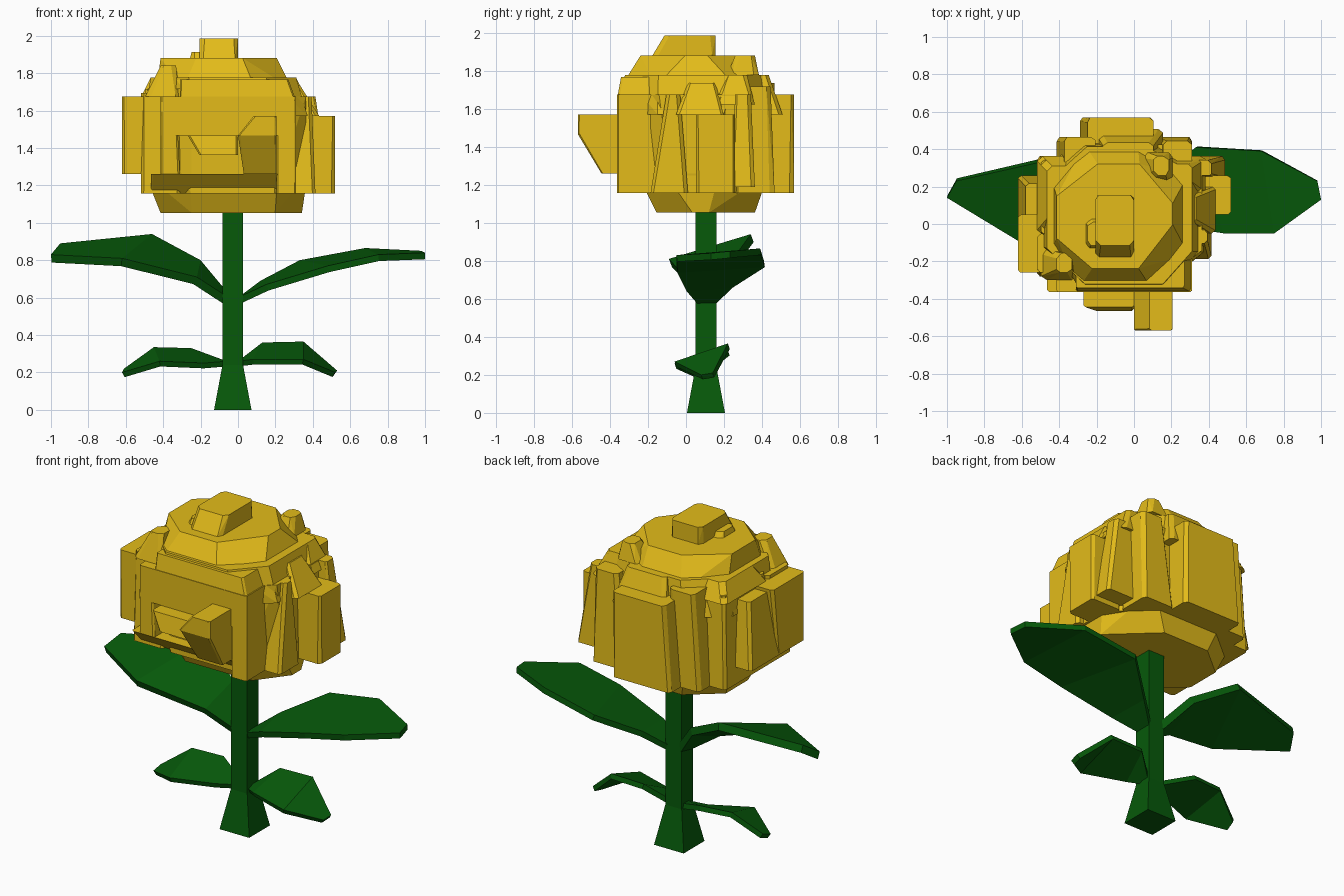
import bpy
import bmesh
import random
from mathutils import Vector

random.seed(4)
if "Cube" in bpy.data.objects:
    bpy.data.objects.remove(bpy.data.objects["Cube"], do_unlink=True)


def make_material(name, color):
    mat = bpy.data.materials.new(name)
    mat.use_nodes = True
    mat.diffuse_color = color
    mat.node_tree.nodes["Principled BSDF"].inputs["Base Color"].default_value = color
    return mat


GREEN = make_material("leaf green", (.002, .1, .003, 1))
YELLOW = make_material("petal yellow", (.77, .5, .01, 1))


def finish(bm, name, mat):
    mesh = bpy.data.meshes.new(name)
    bm.to_mesh(mesh)
    bm.free()
    mesh.materials.append(mat)
    obj = bpy.data.objects.new(name, mesh)
    bpy.context.collection.objects.link(obj)
    return obj


# Flower chunks are described on a coarse lattice
STEP = .1035


def lattice(x, y, z):
    return Vector(((x - 6) * STEP, (y - 5.5) * STEP, 1.053 + z * STEP))


def section(x0, x1, y0, y1, z, cut):
    """Rectangle with irregularly clipped corners."""
    points = []
    for x, sx in ((x0, 1), (x1, -1)):
        for y, sy in ((y0, 1), (y1, -1)):
            a = random.uniform(.5, 1) * cut
            b = random.uniform(.5, 1) * cut
            points += [lattice(x + sx * a, y, z), lattice(x, y + sy * b, z)]
    return points


def flower_part(name, chunks, cut):
    """Each chunk is the hull of a lower and an upper section."""
    bm = bmesh.new()
    for low, high in chunks:
        points = section(*low, cut) + section(*high, cut)
        verts = [bm.verts.new(p) for p in points]
        bmesh.ops.remove_doubles(bm, verts=verts, dist=.0005)
        verts = [v for v in verts if v.is_valid]
        bmesh.ops.convex_hull(bm, input=verts)
    loose = [v for v in bm.verts if not v.link_faces]
    bmesh.ops.delete(bm, geom=loose, context='VERTS')
    bmesh.ops.recalc_face_normals(bm, faces=bm.faces[:])
    return finish(bm, name, YELLOW)


# Rounded heart of the bloom, stacked in layers
flower_part("bloom_core", [
    ((2, 9.3, 4, 9, 0), (1.2, 9.6, 3, 9.7, 2)),
    ((1.2, 9.6, 2.7, 9.7, 1), (1.2, 9.5, 2.6, 9.6, 6)),
    ((1.1, 9.6, 2, 9.8, 5), (1.5, 9, 2.4, 9.5, 7)),
    ((1.8, 8.8, 2.2, 9.6, 6.4), (2, 8, 3.2, 8.6, 8)),
], 2.6)

# Front petals framing the recessed mouth
flower_part("front_petals", [
    ((2, 8.6, 2, 5, 4), (2, 9, 2, 5, 6)),
    ((3, 9, 2, 5, 5.8), (3, 8.6, 2.2, 5, 6.9)),
    ((8, 9, 2, 5, 1), (8, 9, 2, 5, 6)),
    ((2, 3, 2, 5, 2), (2, 2.8, 2, 5, 6)),
    ((1.5, 8, 3, 6, 1), (1.5, 8.5, 2, 5, 2)),
    ((4, 6, 1, 3, 3), (3.4, 6, 1.2, 3, 4)),
    ((6.3, 8, 1.2, 3, 2), (6, 8, 0, 3, 4)),
    ((6, 8, 0, 3, 4), (6.8, 8, 0, 2.6, 5)),
], .12)

# Side petals
flower_part("side_petals", [
    ((0, 2, 3, 5.5, 2), (0, 2, 3, 6, 6)),
    ((0, 2, 5, 8, 2), (.4, 2, 5, 7.6, 5.8)),
    ((1, 3, 4, 9, 1), (1.2, 3, 5, 8.8, 6.4)),
    ((1, 3, 2.8, 5, 1), (1, 3, 3, 5, 6.2)),
    ((9, 11, 6, 8, 1), (9, 11, 6, 8, 5)),
    ((8, 10.7, 7.8, 9, 1.3), (8, 10, 8, 8.8, 6)),
    ((8, 10, 3.7, 5.6, 1), (8, 9.8, 4.5, 5.2, 6)),
    ((8, 10.2, 5, 7.4, 5), (8, 9.2, 5.6, 7, 6.6)),
], .2)

# Back petals
flower_part("back_petals", [
    ((3.2, 7, 9, 11, 1), (3.6, 7, 9, 11, 6)),
    ((2, 3.6, 8, 10, 1), (2.4, 4, 8, 10, 6.6)),
    ((7, 9, 8, 10, 1), (7.5, 9, 8, 9.8, 6.4)),
    ((4, 7.5, 8, 10.4, 5), (4.4, 7, 8, 9.7, 7)),
], .25)

# Crumpled tips on top of the bloom
flower_part("top_petals", [
    ((4, 6, 3.8, 7, 8), (4, 6, 4.4, 7, 9)),
    ((3.4, 4.6, 4, 6, 7.5), (3.6, 4.4, 4.4, 5.6, 8.3)),
    ((1, 3, 5, 9, 6), (1.5, 3, 5.5, 8.5, 7)),
    ((1.2, 3, 2.6, 4.2, 6), (2, 2.8, 3, 4, 7.6)),
    ((7, 9.7, 7, 9, 5.5), (7.5, 9, 7.4, 8.6, 7)),
    ((6.5, 8, 7.6, 9.2, 7), (7, 7.8, 8, 9, 8)),
], .3)

# Square stem with a flared foot
bm = bmesh.new()
rings = []
for z, half in ((0, .1), (.24, .055), (1.15, .055)):
    corners = ((-1, -1), (1, -1), (1, 1), (-1, 1))
    rings.append([bm.verts.new((-.028 + sx * half, .105 + sy * half, z))
                  for sx, sy in corners])
for lower, upper in zip(rings, rings[1:]):
    for i in range(4):
        j = (i + 1) % 4
        bm.faces.new((lower[i], lower[j], upper[j], upper[i]))
bm.faces.new(rings[0][::-1])
bm.faces.new(rings[-1])
finish(bm, "stem", GREEN)


def leaf(name, front_edge, back_edge, thickness):
    """Strip between two edges, thickened downwards."""
    bm = bmesh.new()
    front = [bm.verts.new(p) for p in front_edge]
    back = [bm.verts.new(p) for p in back_edge]
    for i in range(len(front) - 1):
        face = bm.faces.new((front[i], front[i + 1], back[i + 1], back[i]))
        face.normal_update()
        if face.normal.z < 0:
            face.normal_flip()
    obj = finish(bm, name, GREEN)
    solid = obj.modifiers.new("thickness", 'SOLIDIFY')
    solid.thickness = thickness
    solid.offset = -1
    return obj


# Upper pair of leaves
leaf("upper_right_leaf",
     [(-.05, .06, .6), (-.22, 0, .71), (-.62, -.09, .81), (-1, .14, .83)],
     [(-.05, .15, .62), (-.2, .24, .8), (-.46, .34, .94), (-.95, .23, .89)], .045)
leaf("upper_left_leaf",
     [(0, .06, .6), (.15, 0, .67), (.48, -.05, .77), (.75, -.05, .83), (1, .13, .84)],
     [(0, .15, .6), (.12, .24, .69), (.33, .41, .8), (.68, .39, .865), (.98, .23, .85)], .035)

# Lower pair of leaves
leaf("lower_right_leaf",
     [(-.06, .08, .26), (-.18, .04, .25), (-.42, -.06, .26), (-.62, .07, .2)],
     [(-.06, .13, .26), (-.25, .22, .33), (-.45, .2, .335), (-.61, .13, .22)], .03)
leaf("lower_left_leaf",
     [(0, .08, .26), (.08, .03, .27), (.35, -.06, .27), (.52, .08, .2)],
     [(0, .13, .26), (.13, .22, .36), (.35, .22, .365), (.53, .14, .21)], .03)
